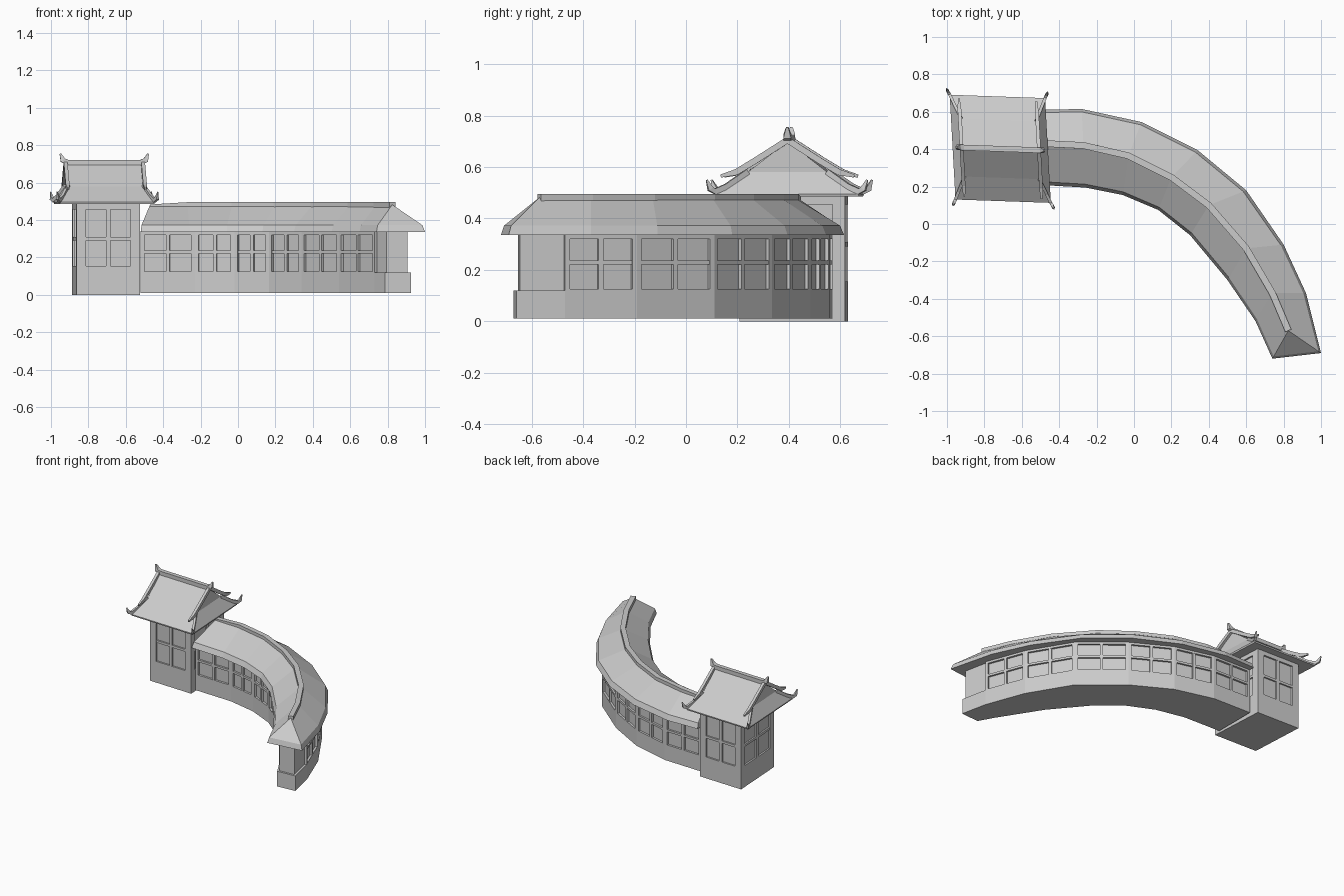
import bpy, bmesh
from mathutils import Vector, Matrix

cube = bpy.data.objects.get("Cube")
if cube:
    bpy.data.objects.remove(cube)

GREY = (0.6, 0.6, 0.6, 1)
stone = bpy.data.materials.new("pale grey")
stone.use_nodes = True
stone.diffuse_color = GREY
stone.node_tree.nodes["Principled BSDF"].inputs["Base Color"].default_value = GREY


def finish(name, bm, matrix=None):
    if matrix:
        bm.transform(matrix)
    bmesh.ops.recalc_face_normals(bm, faces=bm.faces)
    mesh = bpy.data.meshes.new(name)
    bm.to_mesh(mesh)
    bm.free()
    mesh.materials.append(stone)
    obj = bpy.data.objects.new(name, mesh)
    bpy.context.scene.collection.objects.link(obj)


def loft(bm, rings, caps=True):
    """Skin closed rings of equal length."""
    rows = [[bm.verts.new(p) for p in ring] for ring in rings]
    n = len(rows[0])
    for a, b in zip(rows, rows[1:]):
        for i in range(n):
            j = (i + 1) % n
            bm.faces.new((a[i], a[j], b[j], b[i]))
    if caps:
        ends = [bm.faces.new(rows[0]), bm.faces.new(rows[-1])]
        bmesh.ops.triangulate(bm, faces=ends)
    return rows


def prism(bm, poly, z0, z1):
    loft(bm, [[(x, y, z) for x, y in poly] for z in (z0, z1)])


def inset(poly, d):
    """Move a counter-clockwise outline inwards by d."""
    out = []
    for i, p in enumerate(poly):
        p, q, r = Vector(p), Vector(poly[i - 1]), Vector(poly[(i + 1) % len(poly)])
        n1 = (p - q).normalized().orthogonal()
        n2 = (r - p).normalized().orthogonal()
        out.append(p + (n1 + n2) * d / (1 + n1.dot(n2)))
    return out


def bar(bm, points, w, h, taper=1.0):
    """Sweep a rectangle along a path, keeping its sides upright."""
    pts = [Vector(p) for p in points]
    rings = []
    for i, p in enumerate(pts):
        t = pts[min(i + 1, len(pts) - 1)] - pts[max(i - 1, 0)]
        side = Vector((-t.y, t.x, 0)).normalized()
        up = t.cross(side).normalized()
        s = taper if i == len(pts) - 1 else 1.0
        rings.append([p + side * a * w * s / 2 + up * b * h * s / 2
                      for a, b in ((-1, -1), (1, -1), (1, 1), (-1, 1))])
    loft(bm, rings)


def window_frame(bm, a, b, z0, z1, margin, gap, sill, head, mid, depth):
    """Piers, rails and mullion around two by two recessed panes."""
    a, b = Vector(a), Vector(b)
    length = (b - a).length
    t = (b - a) / length
    inward = Vector((-t.y, t.x)) * depth

    def block(s0, s1, low, high, back=0.0):
        p, q = a + t * s0 + inward * back, a + t * s1 + inward * back
        prism(bm, [p, q, a + t * s1 + inward * 1.3, a + t * s0 + inward * 1.3], low, high)

    block(0, margin, z0, z1)
    block(length - margin, length, z0, z1)
    block(margin, length - margin, z0, sill)
    block(margin, length - margin, head, z1)
    block((length - gap) / 2, (length + gap) / 2, sill, head, 0.05)
    block(margin, length - margin, mid - gap * 0.4, mid + gap * 0.4, 0.1)


# Curved gallery walls: counter-clockwise outline, six window bays per side
inner = [(-0.52, 0.255), (-0.23, 0.245), (-0.02, 0.2), (0.165, 0.115),
         (0.34, -0.03), (0.54, -0.27), (0.73, -0.57), (0.785, -0.67)]
outer = [(0.925, -0.66), (0.885, -0.47), (0.78, -0.19), (0.6, 0.11),
         (0.33, 0.335), (0.06, 0.485), (-0.22, 0.56), (-0.52, 0.57)]
outline = inner + outer

bm = bmesh.new()
prism(bm, outline, 0.01, 0.12)
finish("gallery_base", bm)

bm = bmesh.new()
prism(bm, inset(outline, 0.015), 0.1, 0.345)
finish("gallery_panes", bm)

bm = bmesh.new()
for side in (inner[:7], outer[1:]):
    for a, b in zip(side, side[1:]):
        window_frame(bm, a, b, 0.12, 0.34, 0.02, 0.02, 0.125, 0.32, 0.228, 0.015)
finish("gallery_window_frames", bm)

# Curved gallery roof with hipped ends
eave_out = [(-0.52, 0.61), (-0.28, 0.615), (0.04, 0.545), (0.34, 0.395),
            (0.6, 0.18), (0.8, -0.11), (0.92, -0.37), (1.0, -0.69)]
eave_in = [(-0.52, 0.21), (-0.26, 0.195), (-0.06, 0.155), (0.13, 0.075),
           (0.3, -0.06), (0.5, -0.3), (0.65, -0.52), (0.74, -0.72)]
ridge = [(-0.47, 0.43), (-0.27, 0.42), (-0.03, 0.365), (0.2, 0.25),
         (0.4, 0.1), (0.6, -0.13), (0.74, -0.37), (0.825, -0.57)]

bm = bmesh.new()
rings = []
for o, i, r in zip(eave_out, eave_in, ridge):
    o, i, r = Vector(o), Vector(i), Vector(r)
    rings.append([(*o, 0.335), (*o.lerp(r, 0.08), 0.372), (*r, 0.482),
                  (*i.lerp(r, 0.08), 0.372), (*i, 0.335)])
rows = loft(bm, rings, caps=False)
for ob, ot, top, it, ib in (rows[0], rows[-1]):
    bm.faces.new((ot, top, it))
    bm.faces.new((ob, ot, it, ib))
finish("gallery_roof", bm)

bm = bmesh.new()
bar(bm, [(x, y, 0.468 if n == 0 else 0.48) for n, (x, y) in enumerate(ridge)], 0.035, 0.03)
finish("gallery_ridge_cap", bm)

# Pavilion, very slightly skewed in plan
skew = Matrix(((1, -0.055, 0, 0), (-0.035, 1, 0, 0), (0, 0, 1, 0), (0, 0, 0, 1)))
wall_place = Matrix.Translation((-0.705, 0.42, 0)) @ skew
roof_place = Matrix.Translation((-0.715, 0.402, 0)) @ skew


def rect(x, y):
    return [(-x, -y), (x, -y), (x, y), (-x, y)]


walls = rect(0.17, 0.205)
bm = bmesh.new()
prism(bm, inset(walls, 0.012), 0, 0.49)
finish("pavilion_panes", bm, wall_place)

bm = bmesh.new()
for k in range(4):
    window_frame(bm, walls[k], walls[(k + 1) % 4], 0, 0.49, 0.05, 0.022,
                 0.155, 0.455, 0.3, 0.012)
finish("pavilion_walls", bm, wall_place)

# Pavilion roof: sloping skirt below, gable above
bm = bmesh.new()
levels = loft(bm, [[(x, y, z) for x, y in rect(hx, hy)]
                   for hx, hy, z in ((0.252, 0.278, 0.485), (0.255, 0.28, 0.495),
                                     (0.2, 0.155, 0.58))], caps=False)
bm.faces.new(levels[0])
a, b, c, d = levels[-1]
left, right = bm.verts.new((-0.2, 0, 0.7)), bm.verts.new((0.2, 0, 0.7))
for face in ((a, b, right, left), (c, d, left, right), (b, c, right), (d, a, left)):
    bm.faces.new(face)
finish("pavilion_roof", bm, roof_place)

# Roof ridge with upturned ends
bm = bmesh.new()
half = [(0, 0.708), (0.195, 0.708), (0.222, 0.72), (0.235, 0.755)]
for s in (-1, 1):
    bar(bm, [(s * x, 0, z) for x, z in half], 0.03, 0.028, 0.3)
finish("pavilion_ridge", bm, roof_place)

# Gable boards and curled corner ridges
boards, hips = bmesh.new(), bmesh.new()
for sx in (-1, 1):
    for sy in (-1, 1):
        bar(boards, [(sx * 0.207, sy * y, z) for y, z in
                     ((0, 0.705), (0.13, 0.622), (0.2, 0.58), (0.26, 0.565))], 0.02, 0.024, 0.5)
        bar(hips, [(sx * x, sy * y, z) for x, y, z in
                   ((0.2, 0.155, 0.582), (0.235, 0.235, 0.525), (0.255, 0.28, 0.505),
                    (0.264, 0.298, 0.515), (0.27, 0.312, 0.55))], 0.016, 0.022, 0.3)
finish("pavilion_gable_boards", boards, roof_place)
finish("pavilion_corner_ridges", hips, roof_place)
